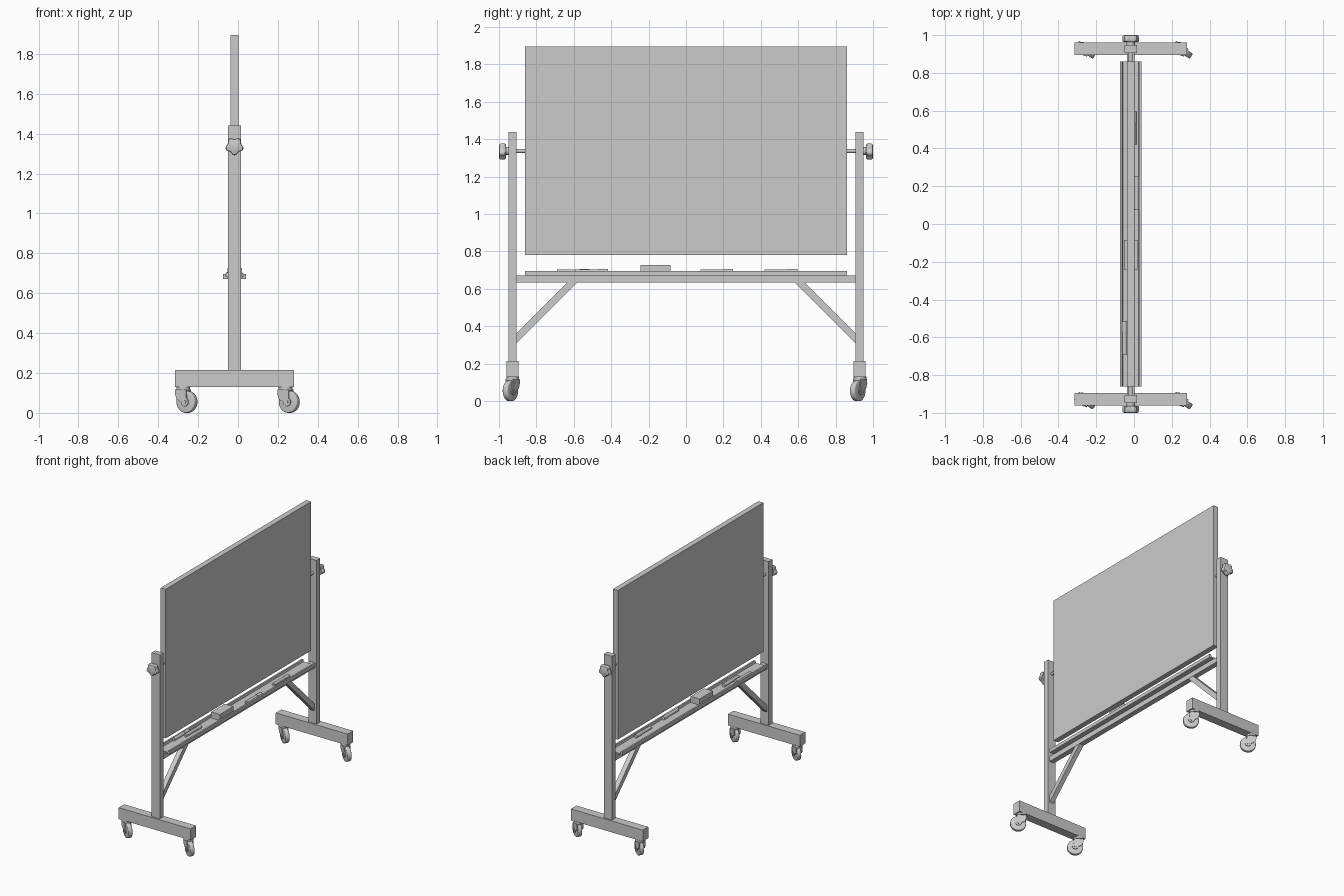
import bpy, bmesh
from math import cos, sin, pi, radians
from mathutils import Matrix, Vector

if "Cube" in bpy.data.objects:
    bpy.data.objects.remove(bpy.data.objects["Cube"])

CX = -0.0175  # centre plane of the board and posts


def finish(name, bm, smooth=False):
    bmesh.ops.recalc_face_normals(bm, faces=bm.faces)
    me = bpy.data.meshes.new(name)
    bm.to_mesh(me)
    bm.free()
    ob = bpy.data.objects.new(name, me)
    bpy.context.collection.objects.link(ob)
    if smooth:
        bpy.ops.object.select_all(action='DESELECT')
        ob.select_set(True)
        bpy.context.view_layer.objects.active = ob
        bpy.ops.object.shade_smooth_by_angle(angle=radians(35))
    return ob


def box(name, x, y, z):
    bm = bmesh.new()
    size = [b - a for a, b in (x, y, z)]
    mid = [(a + b) / 2 for a, b in (x, y, z)]
    bmesh.ops.create_cube(bm, size=1, matrix=Matrix.Translation(mid) @ Matrix.Diagonal((*size, 1)))
    return finish(name, bm)


def rod(name, p, q, r, n=24, bevel=0):
    bm = bmesh.new()
    p, q = Vector(p), Vector(q)
    m = Matrix.Translation((p + q) / 2) @ (q - p).to_track_quat('Z', 'Y').to_matrix().to_4x4()
    bmesh.ops.create_cone(bm, cap_ends=True, segments=n, radius1=r, radius2=r,
                          depth=(q - p).length, matrix=m)
    if bevel:
        rims = [e for e in bm.edges if any(len(f.verts) > 4 for f in e.link_faces)]
        bmesh.ops.bevel(bm, geom=rims, offset=bevel, segments=3, profile=0.5, affect='EDGES')
    return finish(name, bm, True)


def loft(name, rings, smooth=False):
    # skin equal-length closed rings and cap both ends
    bm = bmesh.new()
    vs = [[bm.verts.new(p) for p in ring] for ring in rings]
    n = len(vs[0])
    for a, b in zip(vs, vs[1:]):
        for i in range(n):
            bm.faces.new((a[i], a[(i + 1) % n], b[(i + 1) % n], b[i]))
    bm.faces.new(vs[0])
    bm.faces.new(vs[-1])
    return finish(name, bm, smooth)


# board panel
box("board", (-0.0375, 0.0035), (-0.86, 0.86), (0.78, 1.895))

# crossbar and tray with raised lips
box("crossbar", (CX - 0.02, CX + 0.02), (-0.906, 0.906), (0.633, 0.672))
tray = [(-0.057, 0.671), (0.057, 0.671), (0.057, 0.697), (0.045, 0.697),
        (0.041, 0.681), (-0.041, 0.681), (-0.045, 0.697), (-0.057, 0.697)]
loft("tray", [[(CX + x, y, z) for x, z in tray] for y in (-0.86, 0.86)])

# eraser and markers lying in the tray
box("eraser", (-0.053, 0.02), (-0.242, -0.084), (0.68, 0.727))
for x, y in ((-0.05, -0.69), (-0.02, -0.592), (0.014, 0.077), (0.0, 0.42)):
    rod("marker", (x, y, 0.693), (x, y + 0.125, 0.693), 0.012, 16)
    rod("marker_cap", (x, y + 0.12, 0.693), (x, y + 0.175, 0.693), 0.0135, 16)


def caster(x, y):
    # swivel caster trailing towards +x and slightly -y
    m = Matrix.Translation((x, y, 0)) @ Matrix.Rotation(radians(-33), 4, 'Z')
    axle = (0.023, 0.055)

    def P(u, v, w):
        return m @ Vector((u, v, w))
    rod("caster_swivel", P(0, 0, 0.116), P(0, 0, 0.132), 0.034)
    rod("caster_wheel", P(axle[0], -0.016, axle[1]), P(axle[0], 0.016, axle[1]), 0.055, 32, 0.006)
    rod("caster_axle", P(axle[0], -0.028, axle[1]), P(axle[0], 0.028, axle[1]), 0.009, 16)
    # teardrop fork plates joined by a crown
    side = [(0.032, 0.118), (-0.032, 0.118), (-0.034, 0.095), (-0.022, 0.066)]
    side += [(axle[0] + 0.022 * cos(a), axle[1] + 0.022 * sin(a))
             for a in [pi * (1.0 + k / 6) for k in range(9)]]
    for s in (-1, 1):
        loft("caster_fork", [[P(u, s * v, w) for u, w in side] for v in (0.018, 0.024)])
    crown = [(-0.032, 0.111), (0.032, 0.111), (0.032, 0.118), (-0.032, 0.118)]
    loft("caster_crown", [[P(u, v, w) for u, w in crown] for v in (-0.024, 0.024)])


def lobes(y, k):
    # five-lobed knob outline
    return [(CX + k * (0.041 + 0.005 * cos(5 * (a + pi / 2))) * cos(a), y,
             1.337 + k * (0.041 + 0.005 * cos(5 * (a + pi / 2))) * sin(a))
            for a in [2 * pi * i / 60 for i in range(60)]]


for s in (-1, 1):
    # post and foot
    box("post", (CX - 0.0335, CX + 0.0335), sorted((s * 0.905, s * 0.948)), (0.21, 1.44))
    box("foot", (-0.315, 0.28), sorted((s * 0.896, s * 0.961)), (0.13, 0.215))
    # diagonal brace
    brace = [(0.906, 0.31), (0.906, 0.363), (0.635, 0.634), (0.583, 0.634)]
    loft("brace", [[(CX + x, s * y, z) for y, z in brace] for x in (-0.018, 0.018)])
    # pivot rod and clamping knob
    rod("pivot_rod", (CX, s * 0.855, 1.337), (CX, s * 0.98, 1.337), 0.0105)
    rod("knob_neck", (CX, s * 0.948, 1.337), (CX, s * 0.97, 1.337), 0.022)
    loft("knob", [lobes(s * y, k) for y, k in
                  ((0.963, 0.88), (0.969, 1), (0.991, 1), (0.997, 0.92), (1.0, 0.75))], True)
    for x in (-0.275, 0.238):
        caster(x, s * 0.9285 + 0.002)
